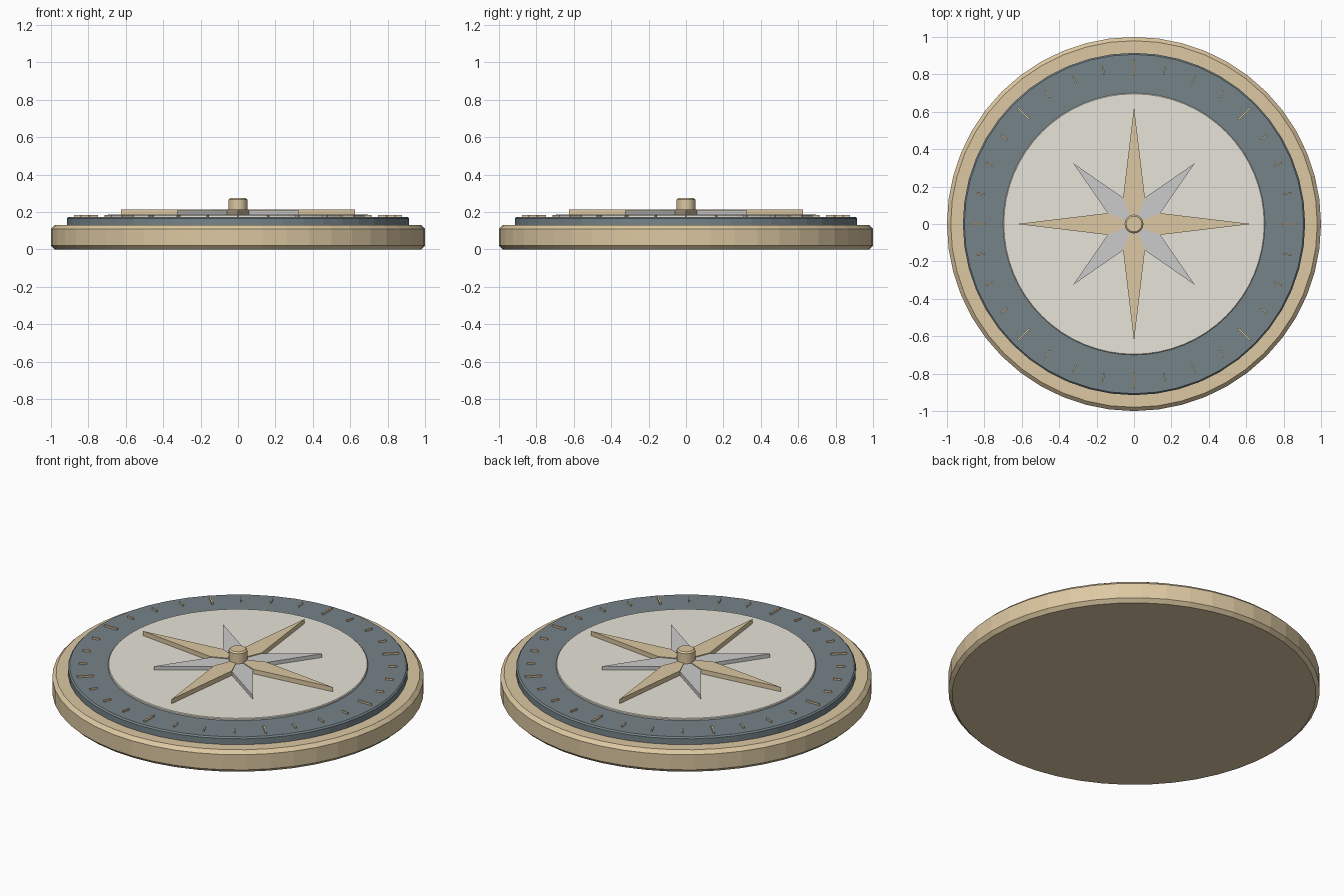
import bpy, bmesh
from math import cos, sin, pi, radians

if "Cube" in bpy.data.objects:
    bpy.data.objects.remove(bpy.data.objects["Cube"])


def material(name, rgb):
    m = bpy.data.materials.new(name)
    m.diffuse_color = (*rgb, 1)
    m.use_nodes = True
    m.node_tree.nodes["Principled BSDF"].inputs["Base Color"].default_value = m.diffuse_color
    return m


BRASS = material("brass", (0.72, 0.58, 0.36))
SLATE = material("slate", (0.18, 0.23, 0.25))
CREAM = material("cream", (0.80, 0.77, 0.69))
SILVER = material("silver", (0.70, 0.70, 0.72))


def finish(bm, name, mat):
    bmesh.ops.recalc_face_normals(bm, faces=bm.faces)
    me = bpy.data.meshes.new(name)
    bm.to_mesh(me)
    bm.free()
    me.materials.append(mat)
    ob = bpy.data.objects.new(name, me)
    bpy.context.collection.objects.link(ob)
    return ob


def disc(name, r, z0, z1, mat, chamfer, sides=48):
    """Cylinder with chamfered rims."""
    bm = bmesh.new()
    bmesh.ops.create_cone(bm, cap_ends=True, segments=sides, radius1=r, radius2=r, depth=z1 - z0)
    bmesh.ops.translate(bm, vec=(0, 0, (z0 + z1) / 2), verts=bm.verts)
    rims = [e for e in bm.edges if abs(e.verts[0].co.z - e.verts[1].co.z) < 1e-5]
    bmesh.ops.bevel(bm, geom=rims, offset=chamfer, segments=1, affect='EDGES')
    return finish(bm, name, mat)


def prism(bm, pts, z0, z1):
    """Extrude a flat outline from z0 to z1."""
    face = bm.faces.new([bm.verts.new((x, y, z0)) for x, y in pts])
    top = bmesh.ops.extrude_face_region(bm, geom=[face])["geom"]
    bmesh.ops.translate(bm, vec=(0, 0, z1 - z0),
                        verts=[v for v in top if isinstance(v, bmesh.types.BMVert)])


def polar(r, a):
    return r * cos(a), r * sin(a)


# Stacked discs: case, dial ring, face
disc("case", 1.0, 0.0, 0.13, BRASS, 0.02)
disc("dial_ring", 0.915, 0.12, 0.173, SLATE, 0.008)
disc("dial_face", 0.70, 0.165, 0.185, CREAM, 0.004, 64)

# 32 tick marks, every fourth one longer
bm = bmesh.new()
for i in range(32):
    a = i * pi / 16
    major = i % 4 == 0
    half, w = (0.043, 0.005) if major else (0.022, 0.004)
    corners = [(0.835 - half, -w), (0.835 + half, -w), (0.835 + half, w), (0.835 - half, w)]
    prism(bm, [(x * cos(a) - y * sin(a), x * sin(a) + y * cos(a)) for x, y in corners],
          0.168, 0.183)
finish(bm, "tick_marks", BRASS)


# Compass rose: kite-shaped arms meeting at the centre
def rose(name, tip, offset, z0, z1, mat):
    bm = bmesh.new()
    for i in range(4):
        a = offset + i * pi / 2
        prism(bm, [(0, 0), polar(0.152, a - pi / 8), polar(tip, a), polar(0.152, a + pi / 8)], z0, z1)
    finish(bm, name, mat)


rose("cardinal_points", 0.625, 0, 0.185, 0.212, BRASS)
rose("diagonal_points", 0.46, radians(45), 0.185, 0.207, SILVER)

# Centre hub
disc("hub", 0.05, 0.19, 0.275, BRASS, 0.008, 24)
